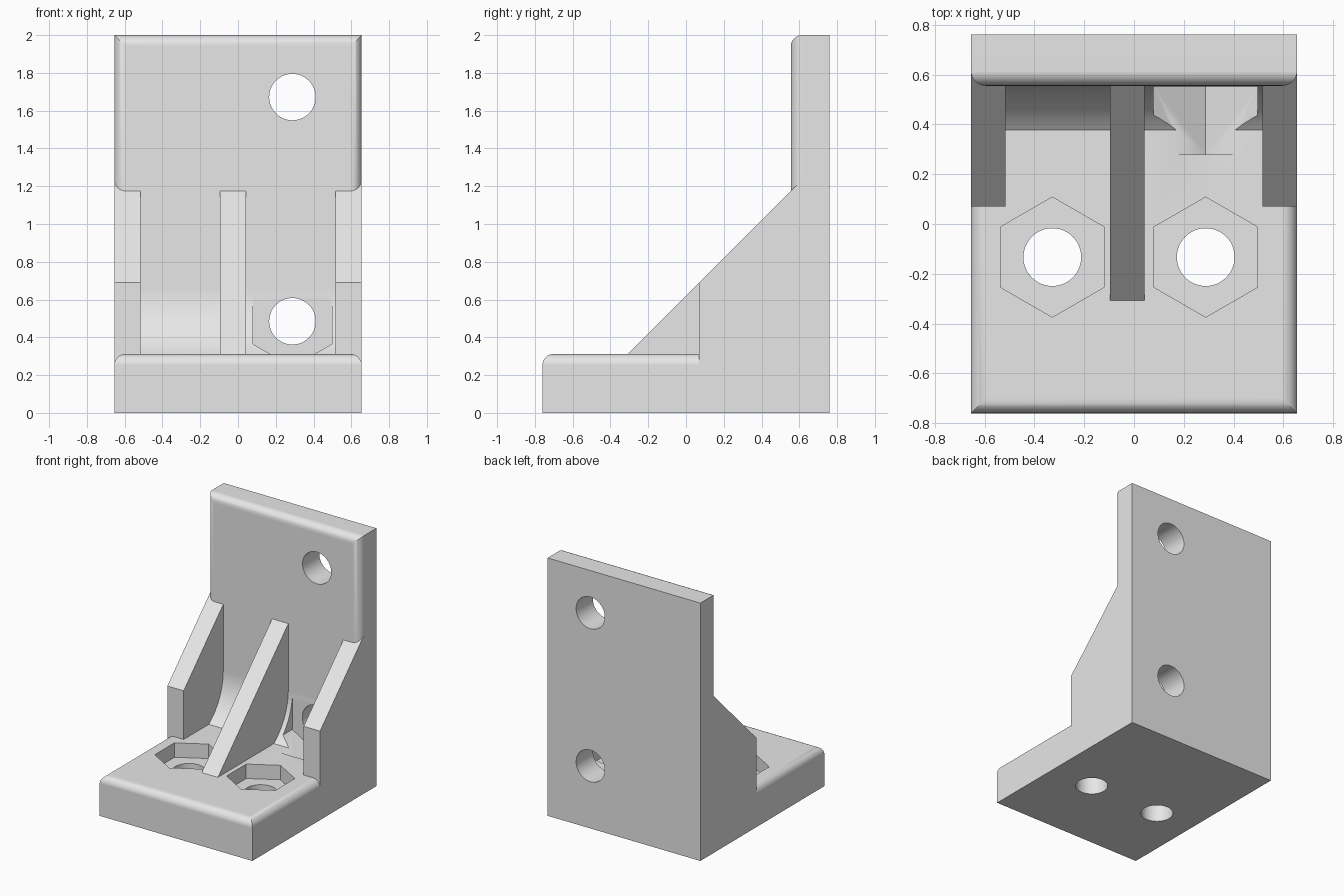
import bpy
import bmesh
from math import sin, cos, radians, atan2

if "Cube" in bpy.data.objects:
    bpy.data.objects.remove(bpy.data.objects["Cube"])

HALF_W, HALF_D = 0.655, 0.76
BASE_TOP, WALL_FRONT, HEIGHT = 0.312, 0.555, 2.0
ROUND = 0.06
BOLT_X, BOLT_Y, BOLT_Z = 0.288, -0.133, 0.485

grey = bpy.data.materials.new("plain_grey")
grey.use_nodes = True
grey.diffuse_color = (0.8, 0.8, 0.8, 1)
grey.node_tree.nodes["Principled BSDF"].inputs["Base Color"].default_value = (0.8, 0.8, 0.8, 1)


def prism(name, points, axis, start, end, round_edge=None):
    """Extrude a 2D outline along an axis; optionally round chosen edges."""
    place = {"x": lambda u, v, d: (d, u, v),
             "y": lambda u, v, d: (u, d, v),
             "z": lambda u, v, d: (u, v, d)}[axis]
    bm = bmesh.new()
    low = [bm.verts.new(place(u, v, start)) for u, v in points]
    high = [bm.verts.new(place(u, v, end)) for u, v in points]
    bm.faces.new(low)
    bm.faces.new(high)
    n = len(points)
    for i in range(n):
        j = (i + 1) % n
        bm.faces.new((low[i], low[j], high[j], high[i]))
    bmesh.ops.recalc_face_normals(bm, faces=bm.faces)
    if round_edge:
        edges = [e for e in bm.edges if round_edge(e.verts[0].co, e.verts[1].co)]
        bmesh.ops.bevel(bm, geom=edges, offset=ROUND, offset_type='OFFSET',
                        segments=8, profile=0.5, affect='EDGES')
    mesh = bpy.data.meshes.new(name)
    bm.to_mesh(mesh)
    bm.free()
    mesh.materials.append(grey)
    obj = bpy.data.objects.new(name, mesh)
    bpy.context.collection.objects.link(obj)
    return obj


def ngon(cx, cy, radius, sides):
    """Regular outline with one corner pointing up."""
    step = 360 / sides
    return [(cx + radius * cos(radians(90 + i * step)),
             cy + radius * sin(radians(90 + i * step))) for i in range(sides)]


def rect(u0, u1, v0, v1):
    return [(u0, v0), (u1, v0), (u1, v1), (u0, v1)]


def combine(body, tool, operation):
    """Apply a boolean and discard the tool."""
    mod = body.modifiers.new(operation.lower(), 'BOOLEAN')
    mod.operation = operation
    mod.solver = 'EXACT'
    mod.object = tool
    bpy.context.view_layer.objects.active = body
    bpy.ops.object.modifier_apply(modifier=mod.name)
    bpy.data.objects.remove(tool)


# Base plate, rounded along its front and side top edges
def base_edge(a, b):
    top = min(a.z, b.z) > BASE_TOP - 0.01
    return top and min(a.y, b.y) < 0


bracket = prism("angle_bracket", rect(-HALF_W, HALF_W, -HALF_D, HALF_D),
                "z", 0, BASE_TOP, base_edge)


# Upright wall, rounded along its front top and side edges
def wall_edge(a, b):
    front = max(a.y, b.y) < WALL_FRONT + 0.01
    return front and max(a.z, b.z) > 1


solids = [prism("wall", rect(-HALF_W, HALF_W, 0, HEIGHT),
                "y", WALL_FRONT, HALF_D, wall_edge)]

# Curved fillet between the base and the wall
centre_y, centre_z, radius = WALL_FRONT - 0.43, 0.66, 0.43
foot = atan2(-(centre_z - BASE_TOP), 0.37 - centre_y)
arc = [(centre_y + radius * cos(foot * (1 - i / 12)),
        centre_z + radius * sin(foot * (1 - i / 12))) for i in range(13)]
fillet = [(0.65, 0.2), (arc[0][0], 0.2)] + arc + [(0.65, centre_z)]
solids.append(prism("fillet", fillet, "x", -0.6, 0.6))

# Two side gussets with blunt fronts, and a middle gusset
side_gusset = [(0.07, 0), (0.07, 0.69), (0.64, 1.26), (HALF_D, 1.26), (HALF_D, 0)]
for name, x0, x1 in (("left_gusset", 0.515, HALF_W), ("right_gusset", -HALF_W, -0.515)):
    solids.append(prism(name, side_gusset, "x", x0, x1))
middle_gusset = [(-0.42, 0.2), (0.64, 1.26), (0.64, 0.2)]
solids.append(prism("middle_gusset", middle_gusset, "x", -0.096, 0.043))

for part in solids:
    combine(bracket, part, 'UNION')

# Hexagonal nut pockets and bolt holes through the base
cutters = []
for x in (-0.328, BOLT_X):
    cutters.append(prism("base_pocket", ngon(x, BOLT_Y, 0.241, 6), "z", 0.2, 0.4))
    cutters.append(prism("base_hole", ngon(x, BOLT_Y, 0.116, 48), "z", -0.1, 0.3))

# Nut pocket and bolt holes through the wall
cutters.append(prism("wall_pocket", ngon(BOLT_X, BOLT_Z, 0.241, 6), "y", 0.28, 0.552))
for z in (BOLT_Z, 1.672):
    cutters.append(prism("wall_hole", ngon(BOLT_X, z, 0.123, 48), "y", 0.45, 0.9))

for cutter in cutters:
    combine(bracket, cutter, 'DIFFERENCE')

# Smooth the rounded edges and holes, keep the flats crisp
bpy.ops.object.select_all(action='DESELECT')
bracket.select_set(True)
bpy.context.view_layer.objects.active = bracket
bpy.ops.object.shade_smooth_by_angle(angle=radians(30))
weighted = bracket.modifiers.new("even_normals", 'WEIGHTED_NORMAL')
weighted.keep_sharp = True
